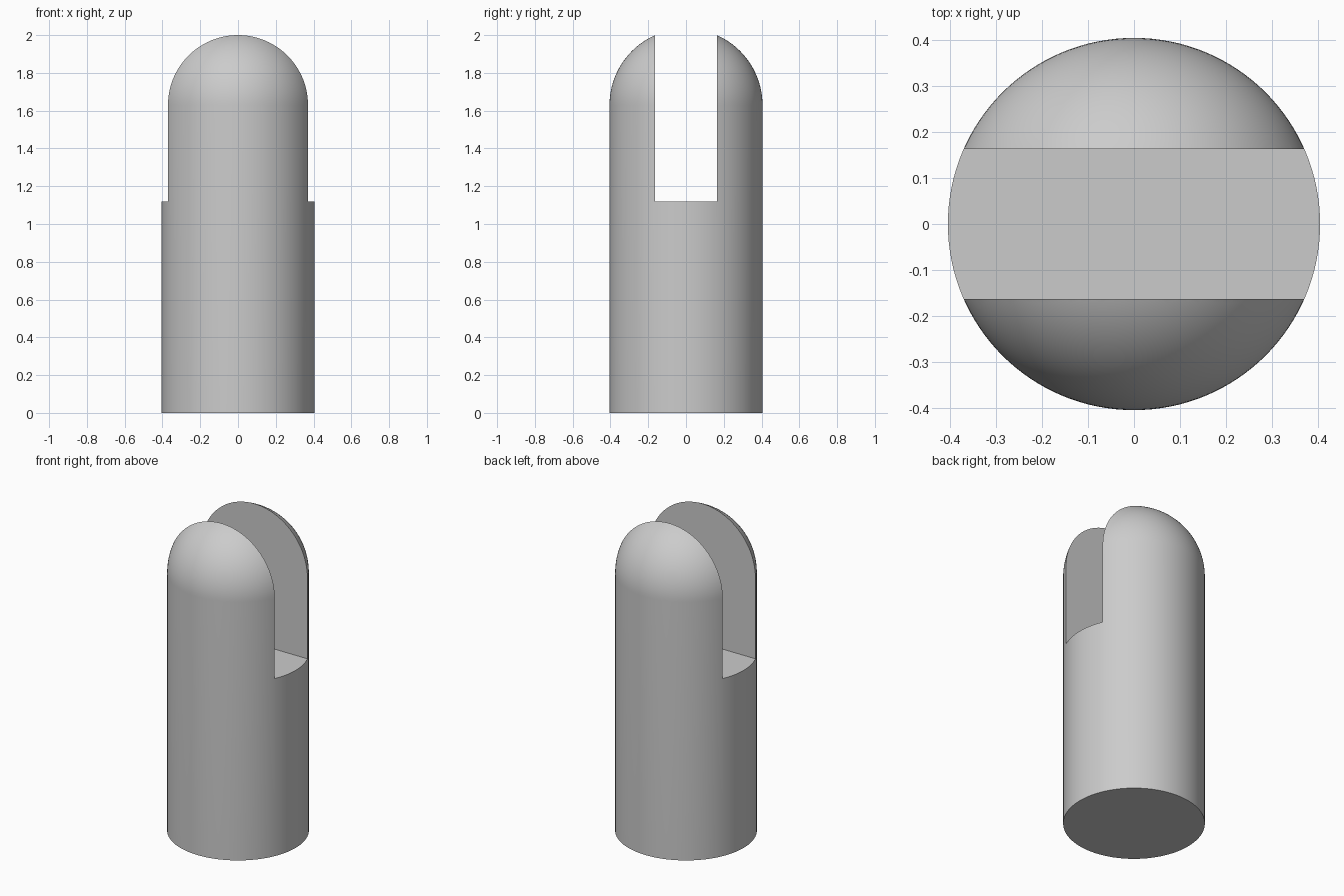
import bpy, bmesh
from math import sin, cos, pi, sqrt, radians

if "Cube" in bpy.data.objects:
    bpy.data.objects.remove(bpy.data.objects["Cube"])

R = 0.405            # pin radius
SLOT = 0.163         # half width of the slot
FLOOR = 1.12         # height of the slot floor
DOME = 2.0 - sqrt(R * R - SLOT * SLOT)   # centre height of the round end
SEGMENTS, RINGS = 128, 32

# Round-ended pin: half profile lathed about z
bm = bmesh.new()
points = [(0, 0), (R, 0)]
for i in range(RINGS):
    a = i / RINGS * pi / 2
    points.append((R * cos(a), DOME + R * sin(a)))
points.append((0, DOME + R))
verts = [bm.verts.new((x, 0, z)) for x, z in points]
edges = [bm.edges.new(pair) for pair in zip(verts, verts[1:])]
bmesh.ops.spin(bm, geom=verts + edges, cent=(0, 0, 0), axis=(0, 0, 1),
               angle=2 * pi, steps=SEGMENTS)
bmesh.ops.remove_doubles(bm, verts=bm.verts[:], dist=1e-5)
bmesh.ops.recalc_face_normals(bm, faces=bm.faces[:])
mesh = bpy.data.meshes.new("slotted_pin")
bm.to_mesh(mesh)
bm.free()
pin = bpy.data.objects.new("slotted_pin", mesh)
bpy.context.collection.objects.link(pin)

# Slot running through along x, open at the top
bpy.ops.mesh.primitive_cube_add(size=1, location=(0, 0, FLOOR + 0.75))
cutter = bpy.context.object
cutter.name = "slot_cutter"
cutter.scale = (2, 2 * SLOT, 1.5)
cutter.hide_render = True
cut = pin.modifiers.new("slot", 'BOOLEAN')
cut.operation = 'DIFFERENCE'
cut.solver = 'EXACT'
cut.object = cutter

# Apply the cut, then smooth the round surfaces
bpy.ops.object.select_all(action='DESELECT')
pin.select_set(True)
bpy.context.view_layer.objects.active = pin
bpy.ops.object.modifier_apply(modifier=cut.name)
bpy.data.objects.remove(cutter, do_unlink=True)
bpy.ops.object.shade_smooth_by_angle(angle=radians(30))
